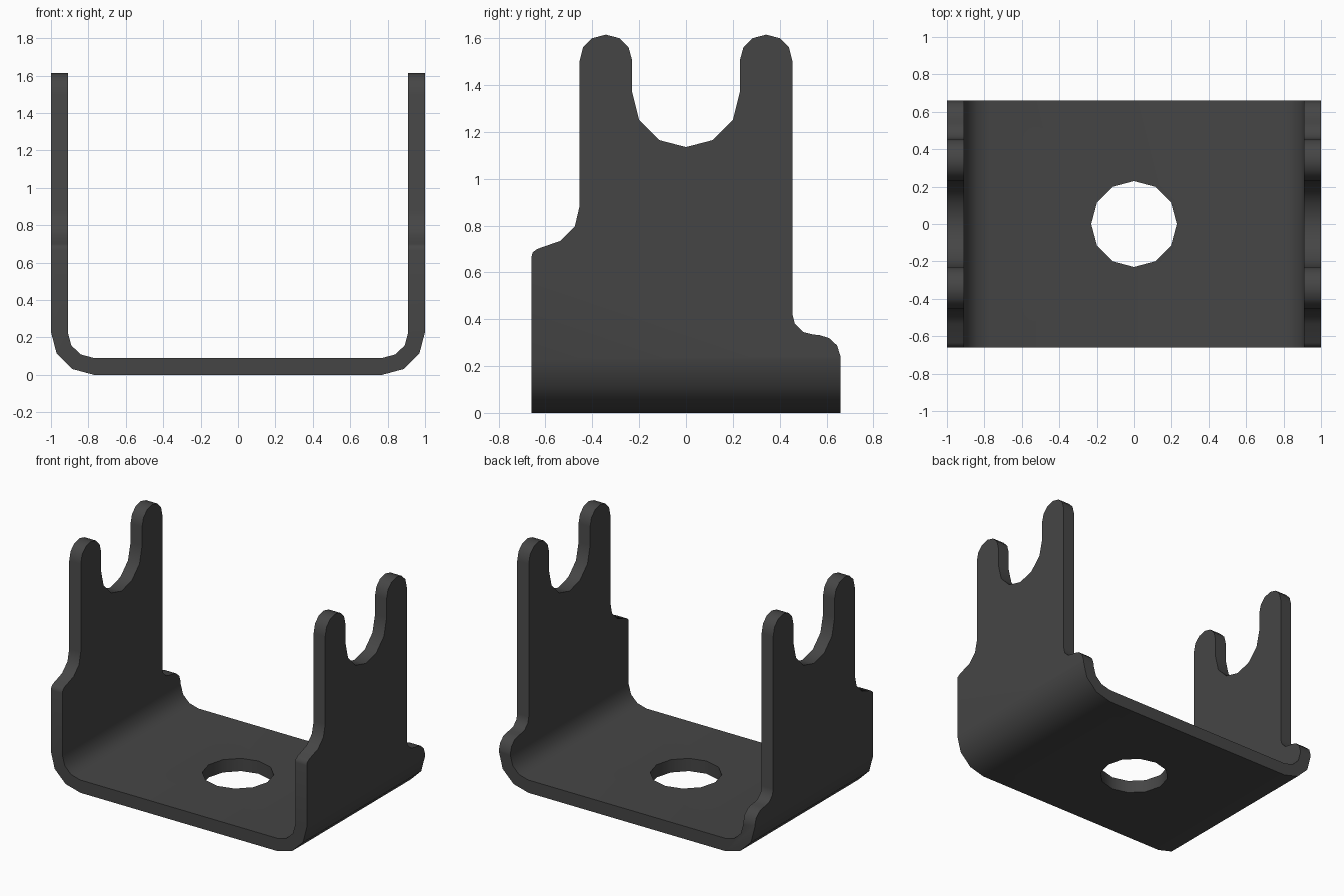
import bpy, bmesh
from math import radians, cos, sin, pi
from mathutils import Vector

if "Cube" in bpy.data.objects:
    bpy.data.objects.remove(bpy.data.objects["Cube"])


def prism(name, points, offset):
    """Extrude a closed 3D outline along offset."""
    bm = bmesh.new()
    face = bm.faces.new([bm.verts.new(p) for p in points])
    ext = bmesh.ops.extrude_face_region(bm, geom=[face])
    verts = [v for v in ext["geom"] if isinstance(v, bmesh.types.BMVert)]
    bmesh.ops.translate(bm, verts=verts, vec=Vector(offset))
    bmesh.ops.recalc_face_normals(bm, faces=bm.faces)
    mesh = bpy.data.meshes.new(name)
    bm.to_mesh(mesh)
    bm.free()
    obj = bpy.data.objects.new(name, mesh)
    bpy.context.collection.objects.link(obj)
    return obj


def mirrored(half):
    """Complete a left half outline that ends at or before the centre."""
    return half + [(-a, b) for a, b in reversed(half) if abs(a) > 1e-6]


def boolean(target, cutter, operation):
    cutter.hide_render = True
    mod = target.modifiers.new(operation, "BOOLEAN")
    mod.operation, mod.solver, mod.object = operation, "EXACT", cutter
    bpy.context.view_layer.objects.active = target
    bpy.ops.object.modifier_apply(modifier=mod.name)
    bpy.data.objects.remove(cutter)


# Bent sheet: U-shaped section run along y
outer = mirrored([(-1, 1.8), (-1, .23), (-.97, .115), (-.885, .031), (-.77, 0)])
inner = mirrored([(-.91, 1.8), (-.91, .226), (-.891, .157), (-.841, .109), (-.77, .09)])
section = outer + inner[::-1]
bracket = prism("u_bracket", [(x, -.8, z) for x, z in section], (0, 1.6, 0))

# Side silhouette: forked top, high front shoulder, low back shoulder
front_shoulder = [(-.66, -.2), (-.66, .665), (-.655, .685), (-.635, .7),
                  (-.535, .735), (-.475, .795), (-.455, .88)]
fork = mirrored([(-.455, 1.5), (-.44, 1.56), (-.4, 1.6), (-.342, 1.615),
                 (-.285, 1.6), (-.245, 1.56), (-.23, 1.505), (-.23, 1.37),
                 (-.2, 1.25), (-.115, 1.165), (0, 1.135)])
back_shoulder = [(.455, .42), (.465, .38), (.5, .345), (.54, .335), (.57, .332),
                 (.61, .32), (.645, .288), (.66, .24), (.66, -.2)]
silhouette = front_shoulder + fork + back_shoulder
boolean(bracket, prism("side_cutter", [(-1.2, y, z) for y, z in silhouette],
                       (2.4, 0, 0)), "INTERSECT")

# Twelve-sided hole through the base
ring = [(.23 * cos(i * pi / 6), .23 * sin(i * pi / 6), -.2) for i in range(12)]
boolean(bracket, prism("hole_cutter", ring, (0, 0, .5)), "DIFFERENCE")

# Dark metal finish
dark = bpy.data.materials.new("dark_metal")
dark.diffuse_color = (.06, .06, .06, 1)
dark.use_nodes = True
dark.node_tree.nodes["Principled BSDF"].inputs["Base Color"].default_value = dark.diffuse_color
bracket.data.materials.clear()
bracket.data.materials.append(dark)

bpy.ops.object.select_all(action="DESELECT")
bracket.select_set(True)
bpy.context.view_layer.objects.active = bracket
bpy.ops.object.shade_smooth_by_angle(angle=radians(40))
